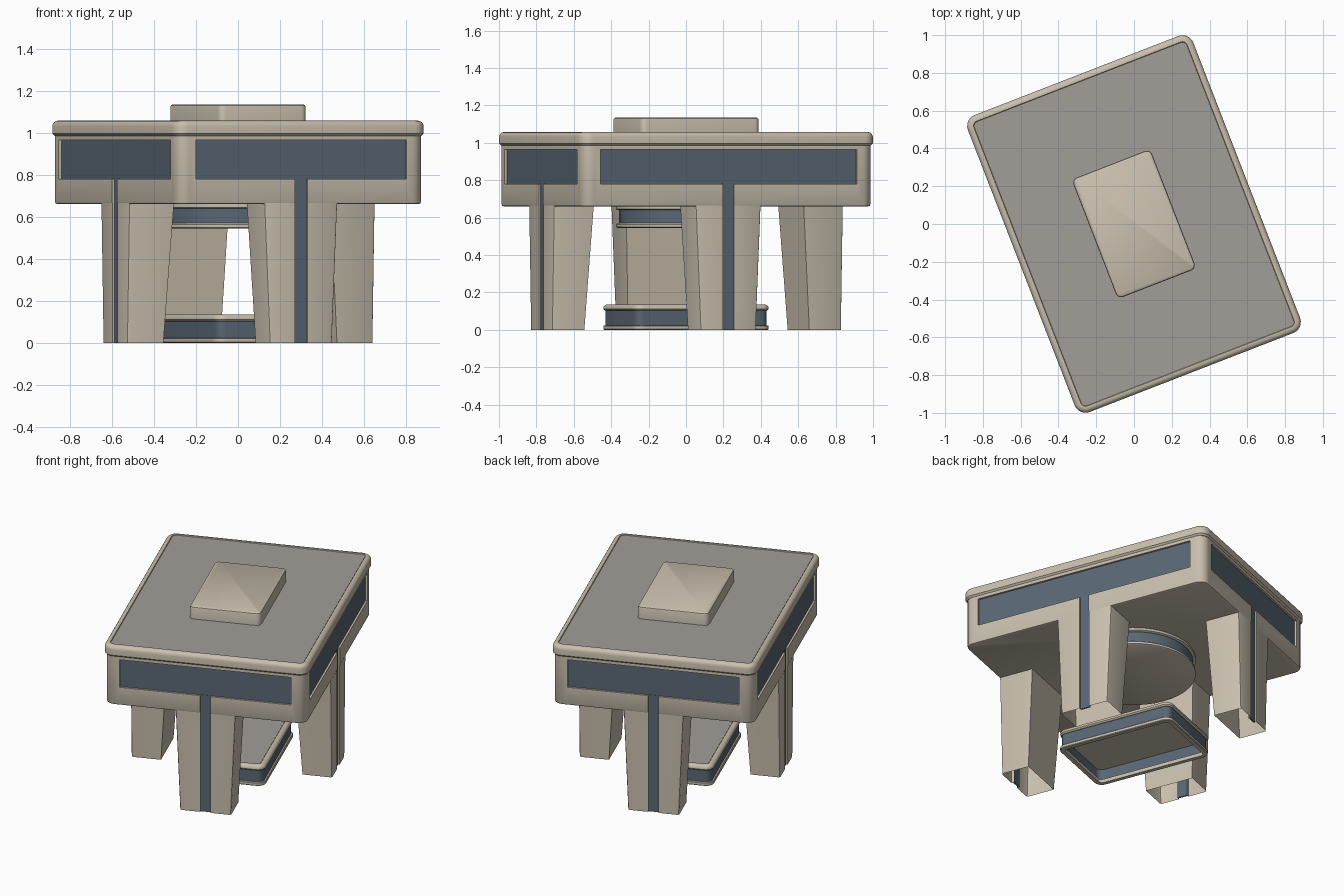
import bpy, math
from mathutils import Matrix

if "Cube" in bpy.data.objects:
    bpy.data.objects.remove(bpy.data.objects["Cube"])

TURN = math.radians(21.2)          # whole table is turned about z


def material(name, col):
    m = bpy.data.materials.new(name)
    m.diffuse_color = (*col, 1)
    m.use_nodes = True
    m.node_tree.nodes["Principled BSDF"].inputs["Base Color"].default_value = m.diffuse_color
    return m


BEIGE = material("warm_beige", (0.58, 0.52, 0.42))
BLUE = material("slate_blue", (0.10, 0.135, 0.175))
GREY = material("top_grey", (0.36, 0.345, 0.32))


def make(name, verts, faces, mat, turn=TURN, smooth=True):
    me = bpy.data.meshes.new(name)
    me.from_pydata(verts, [], faces)
    me.materials.append(mat)
    ob = bpy.data.objects.new(name, me)
    bpy.context.collection.objects.link(ob)
    me.transform(Matrix.Rotation(turn, 4, 'Z'))
    if smooth:
        me.shade_smooth()
        me.set_sharp_from_angle(angle=math.radians(35))
    return ob


def rounded(hx, hy, r, z, seg=6):
    pts = []
    for k, (sx, sy) in enumerate([(1, 1), (-1, 1), (-1, -1), (1, -1)]):
        for i in range(seg + 1):
            a = math.pi / 2 * (k + i / seg)
            pts.append((sx * (hx - r) + r * math.cos(a), sy * (hy - r) + r * math.sin(a), z))
    return pts


def circle(r, z, n=40):
    return [(r * math.cos(2 * math.pi * i / n), r * math.sin(2 * math.pi * i / n), z) for i in range(n)]


def loft(name, rings, mat, bottom=True, top=True, closed=False, turn=TURN):
    n, m = len(rings[0]), len(rings)
    verts = [p for ring in rings for p in ring]
    faces = [(j * n + i, j * n + (i + 1) % n, (j + 1) % m * n + (i + 1) % n, (j + 1) % m * n + i)
             for j in range(m if closed else m - 1) for i in range(n)]
    if bottom and not closed:
        faces.append(tuple(reversed(range(n))))
    if top and not closed:
        faces.append(tuple(range((m - 1) * n, m * n)))
    return make(name, verts, faces, mat, turn)


def rect_loft(name, hx, hy, r, profile, mat, **kw):
    """profile = (inset, z) pairs from bottom to top"""
    return loft(name, [rounded(hx - d, hy - d, max(r - d, 0.008), z) for d, z in profile], mat, **kw)


def slab(name, hx, hy, r, z0, z1, e):
    """slab with rounded upper edge, a rim and a sunken grey panel"""
    prof = [(e * .4, z0), (0, z0 + e * .4)]
    prof += [(e * (1 - math.cos(t)), z1 - e + e * math.sin(t)) for t in (0, .4, .8, 1.2, math.pi / 2)]
    prof += [(0.034, z1), (0.037, z1 - 0.006)]
    rect_loft(name, hx, hy, r, prof, BEIGE)
    loft(name + "_panel", [rounded(hx - .037, hy - .037, max(r - .037, .01), z) for z in (z1 - .012, z1 - .004)], GREY)


def box(name, x0, x1, y0, y1, z0, z1, mat, turn):
    return loft(name, [[(x0, y0, z), (x1, y0, z), (x1, y1, z), (x0, y1, z)] for z in (z0, z1)], mat, turn=turn)


# table top and block on it
slab("table_top", 0.64, 0.843, 0.062, 0.985, 1.057, 0.026)
rect_loft("top_block", 0.223, 0.339, 0.03,
          [(0, 1.045), (0, 1.122), (0.003, 1.130), (0.011, 1.135)], BEIGE)

# apron under the top
AX, AY = 0.63, 0.832
apron = rect_loft("apron", AX, AY, 0.06, [(0.01, 0.66), (0.003, 0.663), (0, 0.67), (0, 0.99)], BEIGE)

sides = [("front", AY, 0.537), ("right", AX, 0.735), ("back", AY, 0.537), ("left", AX, 0.735)]
G, S = 0.016, 0.032                # groove depth, half strip width
cutters = []
for i, (side, d, hw) in enumerate(sides):
    turn = TURN + i * math.pi / 2
    # recess cutters
    cutters.append(box("cut", -hw, hw, -d - .1, -d + G, 0.78, 0.965, BEIGE, turn))
    cutters.append(box("cut", -S, S, -d - .1, -d + G, 0.6, 0.79, BEIGE, turn))
    # inlaid panel and vertical strip
    box(side + "_panel", -hw, hw, -d + G - .003, -d + G + .004, 0.78, 0.965, BLUE, turn)
    box(side + "_strip", -S, S, -d + G - .005, -d + G + .004, 0.0, 0.782, BLUE, turn)
    # tapered hollow leg with a groove down its outer face
    rings = []
    for z, w, dep in ((0.0, 0.16, 0.187), (0.665, 0.188, 0.23)):
        c = 0.012
        f = -d + 0.0015
        half = [(S, f + G), (S, f), (w - c, f), (w - .3 * c, f + .3 * c), (w, f + c), (w, -d + dep)]
        rings.append([(x, y, z) for x, y in half] + [(-x, y, z) for x, y in reversed(half)])
    loft(side + "_leg", rings, BEIGE, bottom=False, top=False, turn=turn)

# carve the recesses into the apron
for c in cutters:
    mod = apron.modifiers.new("recess", 'BOOLEAN')
    mod.object = c
    mod.solver = 'EXACT'
dg = bpy.context.evaluated_depsgraph_get()
carved = bpy.data.meshes.new_from_object(apron.evaluated_get(dg))
apron.modifiers.clear()
apron.data = carved
carved.shade_smooth()
carved.set_sharp_from_angle(angle=math.radians(35))
for c in cutters:
    bpy.data.objects.remove(c)

# round hub hanging below the apron
loft("hub_lower_disc", [circle(r, z) for r, z in ((.367, .545), (.375, .550), (.375, .564), (.367, .570))], BEIGE)
loft("hub_band", [circle(.36, z) for z in (.565, .645)], BLUE)
loft("hub_upper_disc", [circle(r, z) for r, z in ((.367, .640), (.375, .645), (.375, .662))], BEIGE)

# base plinth on the floor, open underneath
FX, FY, FR = 0.26, 0.39, 0.052
slab("plinth_top", FX, FY, FR, 0.102, 0.135, 0.02)
rect_loft("plinth_band", FX - .012, FY - .012, FR - .012, [(0, 0.015), (0, 0.105)], BLUE, bottom=False, top=False)
rect_loft("plinth_ring", FX, FY, FR,
          [(.004, 0), (0, .004), (0, .020), (.004, .024), (.03, .024), (.03, 0)], BEIGE, closed=True)
